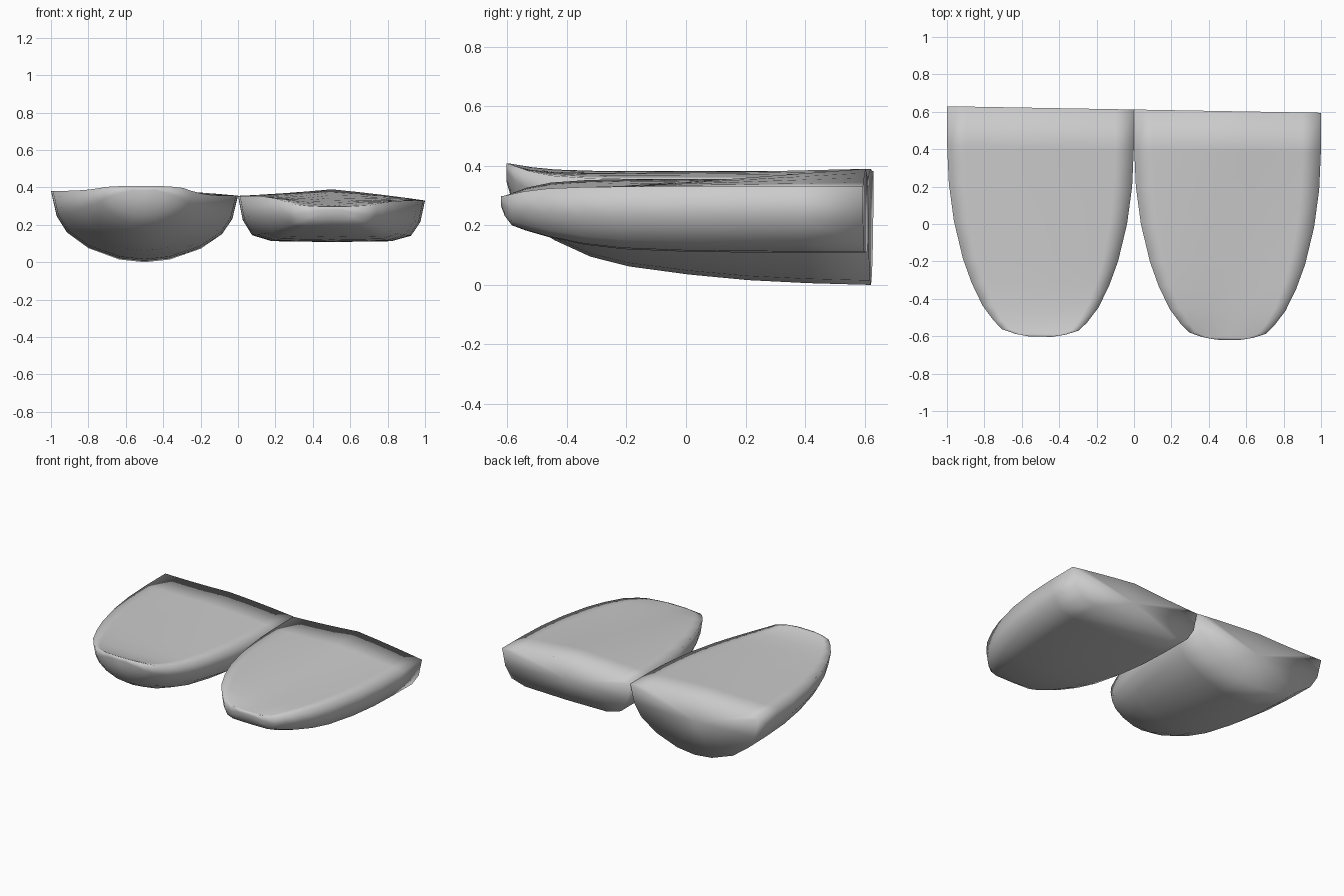
import bpy, bmesh

if "Cube" in bpy.data.objects:
    bpy.data.objects.remove(bpy.data.objects["Cube"])

# shared plan outline, from the square back to the rounded toe: y, half width, toe blend
PLAN = [(.612, .5, 0), (.4, .499, 0), (.2, .49, 0), (0, .463, 0), (-.2, .415, 0),
        (-.33, .368, .05), (-.45, .31, .2), (-.53, .25, .5), (-.575, .205, .8),
        (-.598, .135, .95), (-.611, .06, 1)]


def hull(name, cx, rims, toe_z, keel, crown, half):
    """Loft a closed hull: half = lower section as (width, depth) fractions."""
    lower = [(-w, d) for w, d in half] + [(w, d) for w, d in reversed(half) if w > 0]
    lid = [.8, .55, .28, 0, -.28, -.55, -.8]
    bm = bmesh.new()
    rings = []
    for (y, hw, k), zb, zc in zip(PLAN, keel, crown):
        def rim(t):
            z = rims[0] + (rims[1] - rims[0]) * (t + 1) / 2
            return z + (toe_z - z) * k
        pts = [(t, rim(t) + (zb - rim(t)) * d) for t, d in lower]
        pts += [(t, zc + (rim(t) - zc) * abs(t)) for t in lid]
        ring = []
        for t, z in pts:
            x = cx + t * hw
            ring.append(bm.verts.new((x, y - .0175 * x, z)))
        rings.append(ring)
    n = len(rings[0])
    for a, b in zip(rings, rings[1:]):
        for i in range(n):
            j = (i + 1) % n
            bm.faces.new((a[i], a[j], b[j], b[i]))
    # end caps
    caps = [bm.faces.new(rings[0]), bm.faces.new(rings[-1])]
    bmesh.ops.poke(bm, faces=caps)
    bmesh.ops.recalc_face_normals(bm, faces=bm.faces[:])
    for f in bm.faces:
        f.smooth = True
    me = bpy.data.meshes.new(name)
    bm.to_mesh(me)
    bm.free()
    ob = bpy.data.objects.new(name, me)
    bpy.context.collection.objects.link(ob)


# deep round-bottomed hull on the left
hull("deep_hull", -.5, (.382, .356), .408,
     [0, .006, .016, .035, .062, .095, .15, .2, .25, .3, .345],
     [.39, .385, .38, .378, .376, .376, .378, .386, .397, .404, .408],
     [(1, 0), (.94, .35), (.83, .58), (.6, .8), (.27, .96), (0, 1)])

# shallow flat-bottomed hull on the right
hull("shallow_hull", .5, (.355, .33), .298,
     [.108, .108, .109, .112, .12, .135, .16, .183, .2, .23, .262],
     [.39 - .092 * (.612 - p[0]) / 1.223 for p in PLAN],
     [(1, 0), (.95, .52), (.85, .85), (.64, .98), (0, 1)])
